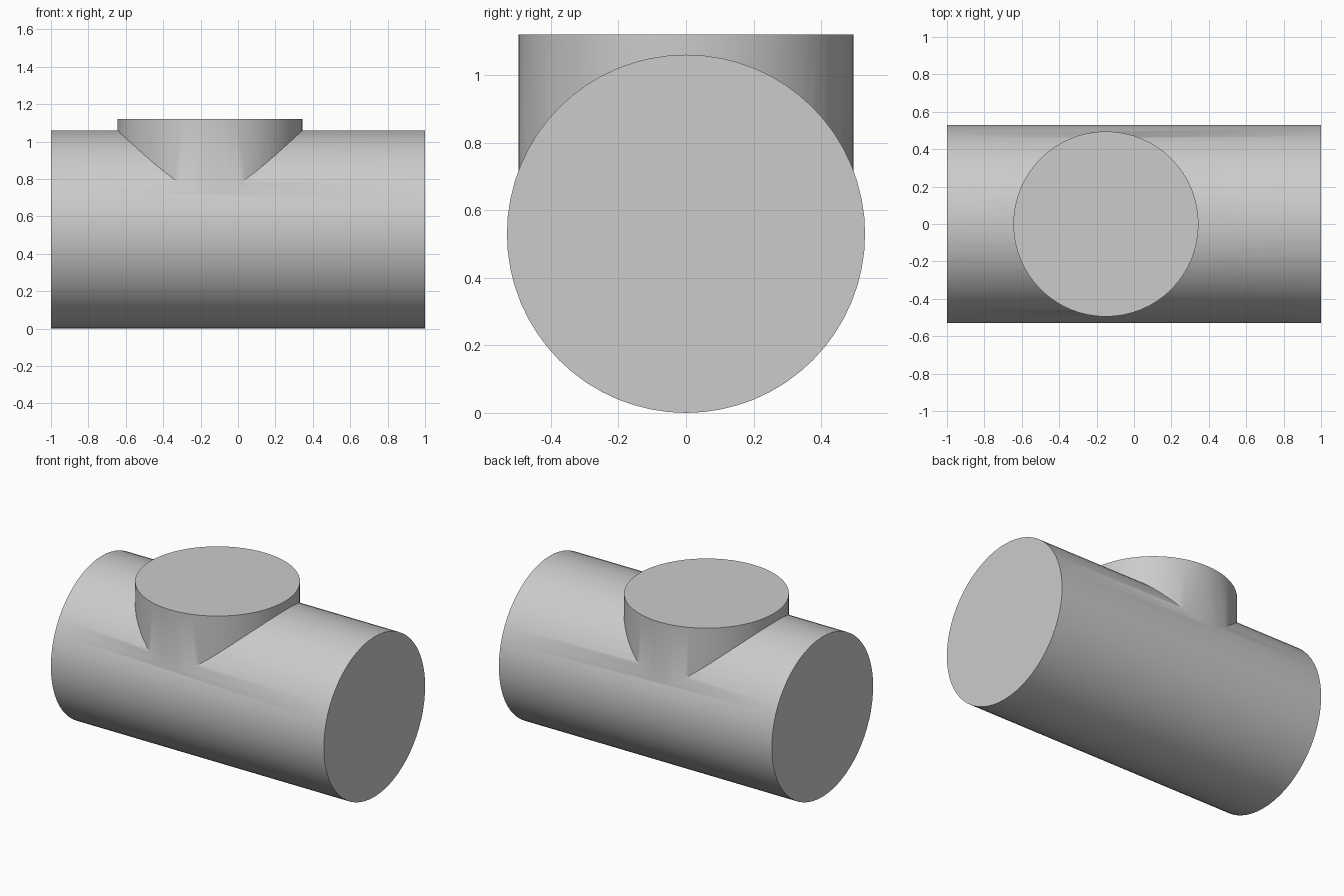
import bpy
from math import radians

cube = bpy.data.objects.get("Cube")
if cube:
    bpy.data.objects.remove(cube, do_unlink=True)

RADIUS = 0.53
STUB_RADIUS = 0.495
TOP = 1.12

grey = bpy.data.materials.new("plain grey")
grey.use_nodes = True
colour = (0.6, 0.6, 0.6, 1)
grey.diffuse_color = colour
grey.node_tree.nodes["Principled BSDF"].inputs["Base Color"].default_value = colour


def cylinder(name, radius, depth, location, rotation=(0, 0, 0)):
    bpy.ops.mesh.primitive_cylinder_add(vertices=64, radius=radius, depth=depth,
                                        location=location, rotation=rotation)
    obj = bpy.context.object
    obj.name = name
    obj.data.materials.append(grey)
    return obj


# Upright branch, starting inside the main body
stub = cylinder("branch_stub", STUB_RADIUS, TOP - RADIUS,
                (-0.15, 0, (TOP + RADIUS) / 2))

# Main body lying along x
body = cylinder("tee_body", RADIUS, 2, (0, 0, RADIUS), (0, radians(90), 0))

# Weld the branch into the body as one solid
union = body.modifiers.new("join_branch", 'BOOLEAN')
union.operation = 'UNION'
union.solver = 'EXACT'
union.object = stub
bpy.ops.object.modifier_apply(modifier=union.name)
bpy.data.objects.remove(stub, do_unlink=True)

# Soft curved walls, crisp rims
bpy.ops.object.shade_smooth_by_angle(angle=radians(35))
